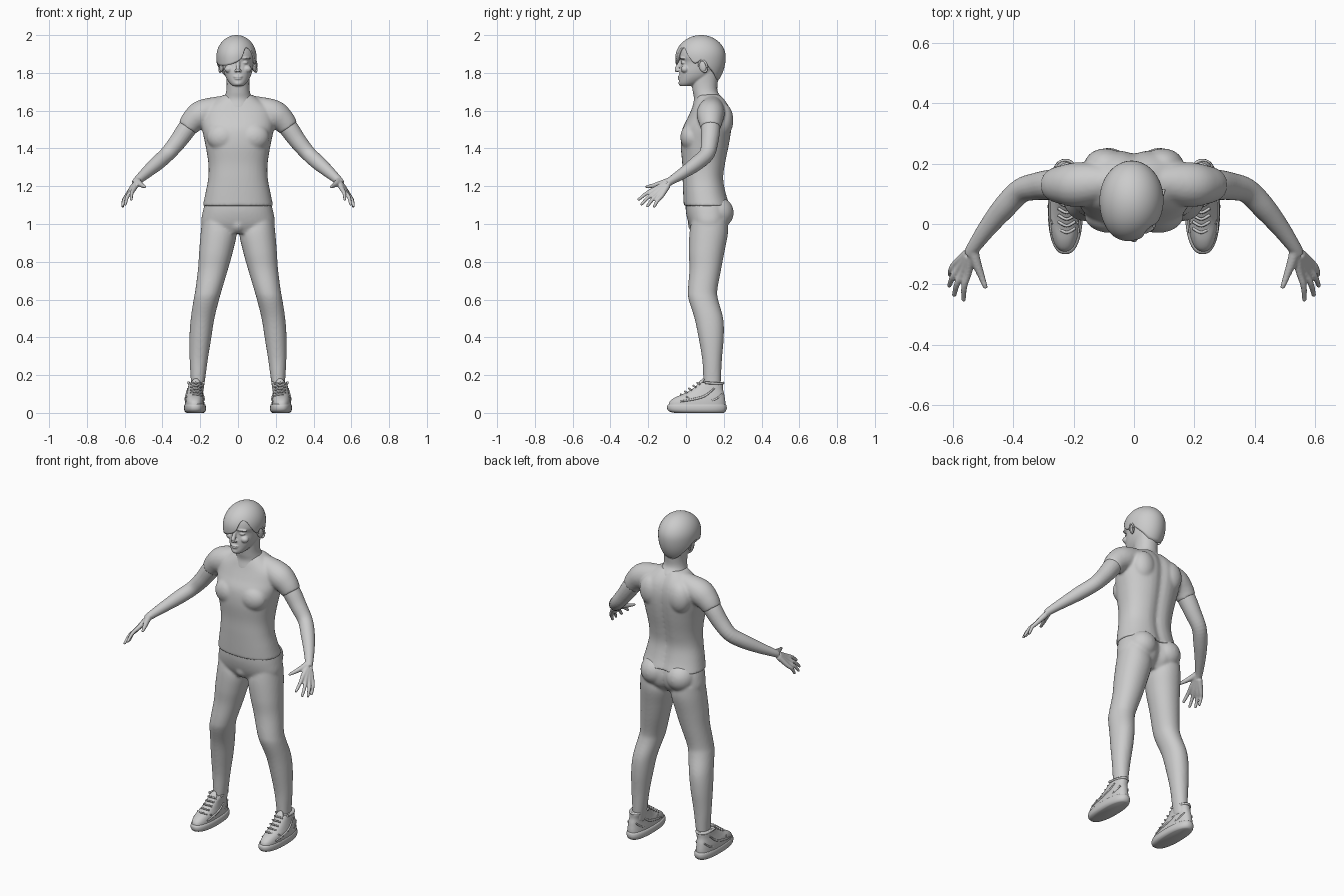
import bpy, bmesh
from math import sin, cos, pi, exp, sqrt, radians
from mathutils import Vector, Matrix, Euler

cube = bpy.data.objects.get("Cube")
if cube:
    bpy.data.objects.remove(cube)

grey = bpy.data.materials.new("plain_grey")
grey.use_nodes = True
COL = (0.6, 0.6, 0.6, 1)
grey.diffuse_color = COL
grey.node_tree.nodes["Principled BSDF"].inputs["Base Color"].default_value = COL


def spline(rows, steps=5):
    """Smoothly resample a list of number rows (Catmull-Rom)."""
    p = [rows[0]] + list(rows) + [rows[-1]]
    out = []
    for i in range(1, len(p) - 2):
        for k in range(steps):
            t = k / steps
            out.append([0.5 * (2 * b + (c - a) * t + (2*a - 5*b + 4*c - d) * t*t + (3*b - a - 3*c + d) * t**3)
                        for a, b, c, d in zip(p[i - 1], p[i], p[i + 1], p[i + 2])])
    return out + [list(rows[-1])]


def skin(bm, rings):
    """Bridge rings of points into a capped tube."""
    vs = [[bm.verts.new(c) for c in r] for r in rings]
    n = len(vs[0])
    for a, b in zip(vs, vs[1:]):
        for i in range(n):
            j = (i + 1) % n
            bm.faces.new((a[i], a[j], b[j], b[i]))
    bm.faces.new(vs[0])
    bm.faces.new(vs[-1])


def sgnpow(v, e):
    return (abs(v) ** e) * (1 if v >= 0 else -1)


def stack(bm, rows, groove=0, power=2.3, n=40, steps=5):
    """Level cross sections: height, front, back, inner side, outer side."""
    rings = []
    for z, yf, yb, xa, xb in spline(rows, steps):
        ring = []
        for i in range(n):
            a = 2 * pi * i / n
            x = (xa + xb) / 2 + (xb - xa) / 2 * sgnpow(cos(a), 2 / power)
            y = (yf + yb) / 2 + (yb - yf) / 2 * sgnpow(sin(a), 2 / power)
            if sin(a) > 0:
                y -= groove * exp(-(x / 0.03) ** 2)
            ring.append((x, y, z))
        rings.append(ring)
    skin(bm, rings)


def tube(bm, rows, s=1, n=20):
    """Round limb along a path of x, y, z, radius; s mirrors it."""
    pts = spline(rows)
    rings = []
    for i, (x, y, z, r) in enumerate(pts):
        t = Vector(pts[min(i + 1, len(pts) - 1)][:3]) - Vector(pts[max(i - 1, 0)][:3])
        q = t.to_track_quat('Z', 'Y')
        ring = [Vector((x, y, z)) + q @ Vector((r * cos(2*pi*k/n), r * sin(2*pi*k/n), 0)) for k in range(n)]
        rings.append([(s * v.x, v.y, v.z) for v in ring])
    skin(bm, rings)


def blob(bm, loc, rad, rot=(0, 0, 0)):
    m = Matrix.LocRotScale(Vector(loc), Euler([radians(a) for a in rot]), Vector(rad))
    bmesh.ops.create_uvsphere(bm, u_segments=24, v_segments=16, radius=1, matrix=m)


def finish(name, bm, voxel=0, smooth=0, angle=50):
    bmesh.ops.recalc_face_normals(bm, faces=bm.faces)
    me = bpy.data.meshes.new(name)
    bm.to_mesh(me)
    bm.free()
    ob = bpy.data.objects.new(name, me)
    bpy.context.collection.objects.link(ob)
    me.materials.append(grey)
    for o in bpy.context.selected_objects:
        o.select_set(False)
    ob.select_set(True)
    bpy.context.view_layer.objects.active = ob
    if voxel:
        m = ob.modifiers.new("fuse", 'REMESH')
        m.mode, m.voxel_size, m.use_smooth_shade = 'VOXEL', voxel, True
        m = ob.modifiers.new("soften", 'SMOOTH')
        m.factor, m.iterations = 0.5, smooth
        bpy.ops.object.shade_smooth()
    else:
        bpy.ops.object.shade_smooth_by_angle(angle=radians(angle))
    return ob


# Shirt: torso, chest, shoulder blades and short sleeves
bm = bmesh.new()
torso = [(1.095, -.012, .238, .187), (1.16, -.015, .216, .173), (1.24, -.018, .202, .158),
         (1.32, -.02, .212, .157), (1.42, -.028, .232, .173), (1.5, -.02, .244, .19),
         (1.56, .008, .246, .195), (1.61, .03, .236, .185), (1.65, .045, .215, .13),
         (1.685, .06, .185, .075)]
stack(bm, [(z, f, b, -w, w) for z, f, b, w in torso], groove=.014)
for s in (1, -1):
    blob(bm, (s * .08, .03, 1.46), (.085, .06, .075))
    blob(bm, (s * .095, .195, 1.55), (.07, .056, .09))
    tube(bm, [(.05, .14, 1.64, .045), (.13, .135, 1.605, .068), (.195, .13, 1.58, .074),
              (.24, .13, 1.545, .064), (.268, .13, 1.508, .054)], s)
finish("shirt", bm, .007, 9)

# Trousers: pelvis, seat and legs
bm = bmesh.new()
pelvis = [(1.12, -.003, .222, .172), (1.06, .0, .238, .188), (1.0, .015, .228, .194), (.95, .04, .19, .16)]
stack(bm, [(z, f, b, -w, w) for z, f, b, w in pelvis], groove=.02)
leg = [(1.02, .03, .22, .03, .19), (.95, .018, .222, .008, .198), (.85, .015, .203, .028, .206),
       (.76, .018, .186, .053, .212), (.65, .01, .166, .086, .226), (.6, .014, .17, .1, .235),
       (.5, .045, .197, .125, .25), (.4, .066, .2, .141, .257), (.28, .086, .19, .16, .256),
       (.17, .092, .185, .175, .25), (.1, .095, .18, .185, .25)]
for s in (1, -1):
    stack(bm, [(z, f, b, s * i, s * o) for z, f, b, i, o in leg], power=2.1)
    blob(bm, (s * .085, .165, 1.06), (.085, .088, .085))
blob(bm, (0, .055, 1.0), (.045, .045, .05))
finish("trousers", bm, .007, 8)

# Arms with palms, fingers and thumbs
for s, side in ((1, "left"), (-1, "right")):
    bm = bmesh.new()
    tube(bm, [(.22, .13, 1.57, .05), (.27, .13, 1.505, .051), (.32, .125, 1.435, .046),
              (.375, .11, 1.37, .041), (.43, .055, 1.32, .039), (.485, -.012, 1.272, .031),
              (.53, -.075, 1.232, .023), (.545, -.1, 1.215, .02)], s)
    digits = [((.55, -.163, 1.186), (.565, -.25, 1.13)), ((.566, -.16, 1.17), (.596, -.235, 1.105)),
              ((.58, -.148, 1.157), (.612, -.204, 1.095)), ((.59, -.13, 1.148), (.61, -.168, 1.093))]
    for knuckle, tip in digits:
        wrist = Vector((.535, -.085, 1.225)) * .7 + Vector(knuckle) * .3
        mid = (Vector(knuckle) + Vector(tip)) / 2 + Vector((.005, 0, .006))
        tube(bm, [(*wrist, .017), (*knuckle, .0125), (*mid, .0105), (*tip, .008)], s, 14)
        blob(bm, (s * tip[0], tip[1], tip[2]), (.008, .008, .008))
    tube(bm, [(.533, -.09, 1.228, .018), (.522, -.13, 1.215, .016), (.507, -.17, 1.204, .012),
              (.493, -.208, 1.197, .008)], s, 14)
    blob(bm, (s * .493, -.208, 1.197), (.008, .008, .008))
    finish(side + "_arm", bm, .0045, 4)

# Head: neck, skull, jaw and face features
bm = bmesh.new()
neck = [(1.57, .035, .2, .1), (1.61, .032, .205, .098), (1.66, .042, .195, .076),
        (1.7, .036, .168, .063), (1.75, .03, .168, .06), (1.82, .03, .18, .065)]
skull = [(1.73, -.03, .03, .026), (1.745, -.037, .075, .044), (1.775, -.036, .13, .064),
         (1.81, -.034, .165, .076), (1.855, -.027, .185, .083), (1.89, -.034, .19, .09),
         (1.94, -.018, .18, .08), (1.975, .03, .13, .045)]
for rows in (neck, skull):
    stack(bm, [(z, f, b, -w, w) for z, f, b, w in rows], power=2.15)
tube(bm, [(0, -.027, 1.865, .009), (0, -.038, 1.84, .011), (0, -.05, 1.818, .012), (0, -.045, 1.807, .008)])
blob(bm, (0, -.034, 1.78), (.025, .011, .005))
blob(bm, (0, -.033, 1.77), (.021, .011, .006))
blob(bm, (0, -.027, 1.745), (.02, .013, .013))
for s in (1, -1):
    blob(bm, (s * .012, -.038, 1.811), (.008, .01, .007))
    blob(bm, (s * .038, -.014, 1.854), (.017, .012, .008), (0, 0, s * 20))
    blob(bm, (s * .04, -.02, 1.878), (.03, .012, .006), (0, s * 5, s * 18))
    blob(bm, (s * .048, -.005, 1.82), (.024, .022, .02))
finish("head", bm, .0038, 4)

# Ears: flat lobe with a rolled rim
for s, side in ((1, "left"), (-1, "right")):
    bm = bmesh.new()
    blob(bm, (s * .087, .088, 1.835), (.01, .02, .031), (12, 0, s * -18))
    m = Matrix.LocRotScale(Vector((s * .092, .09, 1.836)), Euler((radians(12), 0, radians(s * -18))), None)
    rim = [m @ Vector((0, .021 * cos(a), .032 * sin(a) - .004 * cos(a)))
           for a in [radians(d) for d in range(-100, 190, 20)]]
    tube(bm, [(*p, .0055) for p in rim], 1, 10)
    finish(side + "_ear", bm, 0, 0, 80)

# Hair: cap swept down to a hairline that varies with direction
hairline = [(0, 1.87), (30, 1.81), (60, 1.765), (90, 1.755), (120, 1.765), (150, 1.81), (180, 1.855),
            (205, 1.842), (235, 1.838), (262, 1.85), (283, 1.875), (298, 1.93), (315, 1.928),
            (330, 1.885), (345, 1.85), (360, 1.87)]
line = spline(hairline, 6)[:-1]
bm = bmesh.new()
crown = bm.verts.new((-.008, .08, 2.0))
ROWS, previous = 22, None
rows = []
for k in range(1, ROWS + 1):
    ring = []
    for deg, low in line:
        a = radians(deg)
        z = 2.0 - (2.0 - low) * (1 - cos(pi / 2 * k / ROWS))
        drop = (z - 1.885) / (.115 if z > 1.885 else .175)
        r = sqrt(max(0, 1 - drop * drop))
        r *= 1 + .1 * exp(-((deg - 240) / 35) ** 2) * (k / ROWS)
        ring.append(bm.verts.new((-.008 + .106 * r * cos(a), .08 + .13 * r * sin(a), z)))
    rows.append(ring)
N = len(line)
for i in range(N):
    bm.faces.new((crown, rows[0][i], rows[0][(i + 1) % N]))
    for a, b in zip(rows, rows[1:]):
        bm.faces.new((a[i], b[i], b[(i + 1) % N], a[(i + 1) % N]))
hair = finish("hair", bm, 0, 0, 60)
thick = hair.modifiers.new("thickness", 'SOLIDIFY')
thick.thickness, thick.offset = .016, -1

# Shoes: sole, upper, tongue, laces and side panels
sole = [(0, -.06, .2, .182, .272), (.008, -.09, .21, .172, .282), (.024, -.1, .216, .169, .286),
        (.042, -.098, .213, .172, .284), (.046, -.09, .207, .178, .28)]
upper = [(.035, -.093, .209, .177, .281), (.06, -.086, .208, .179, .28), (.082, -.058, .205, .182, .277),
         (.1, -.015, .202, .185, .272), (.125, .03, .196, .186, .266), (.15, .062, .196, .183, .262),
         (.162, .075, .193, .186, .259)]
for s, side in ((1, "left"), (-1, "right")):
    for name, part, grain in (("sole", sole, 2), ("shoe_upper", upper, 4)):
        bm = bmesh.new()
        stack(bm, [(z, f, b, s * i, s * o) for z, f, b, i, o in part], power=2.4, steps=grain)
        finish(side + "_" + name, bm, 0, 0, 40)
    bm = bmesh.new()
    blob(bm, (s * .223, .07, .145), (.026, .012, .045), (-35, 0, 0))
    finish(side + "_tongue", bm)
    bm = bmesh.new()
    for k in range(5):
        y, z = -.028 + .022 * k, .096 + .0155 * k
        tube(bm, [(.195, y + .014, z - .006, .005), (.223, y, z + .002, .005), (.251, y + .014, z - .006, .005)], s, 8)
    finish(side + "_laces", bm)
    bm = bmesh.new()
    for x, out in ((.277, 1), (.182, -1)):
        tube(bm, [(x - out * .002, -.03, .06, .004), (x, .04, .072, .006), (x - out * .003, .1, .09, .006),
                  (x - out * .012, .15, .13, .004)], s, 8)
        tube(bm, [(x - out * .006, .0, .085, .004), (x - out * .004, .07, .06, .005),
                  (x - out * .007, .15, .07, .005), (x - out * .02, .19, .1, .004)], s, 8)
    tube(bm, [(.183, .1, .16, .007), (.192, .17, .155, .007), (.223, .197, .158, .007),
              (.254, .17, .155, .007), (.262, .1, .16, .007)], s, 8)
    finish(side + "_shoe_panels", bm)
